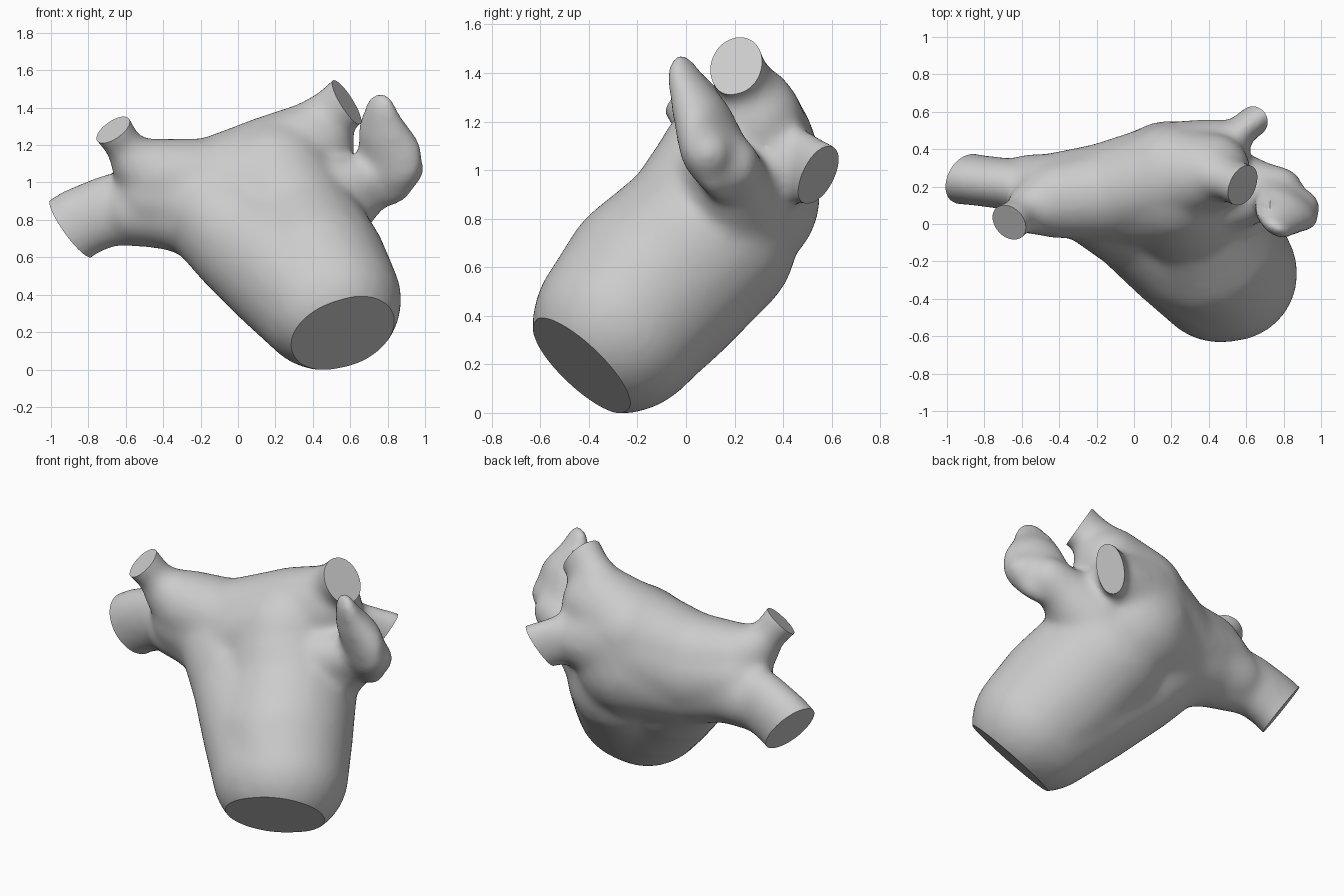
import bpy, bmesh
from mathutils import Vector, Matrix

old = bpy.data.objects.get("Cube")
if old:
    bpy.data.objects.remove(old, do_unlink=True)

mat = bpy.data.materials.new("soft_grey")
mat.use_nodes = True
GREY = (0.6, 0.6, 0.6, 1)
mat.diffuse_color = GREY
mat.node_tree.nodes["Principled BSDF"].inputs["Base Color"].default_value = GREY


def chain(bm, *points, depth=1.0, turn=0.0):
    """Swell a limb along centres (x, y, z, radius), flattened by depth
    along the y direction turned about z."""
    flatten = Matrix.Rotation(turn, 4, 'Z') @ Matrix.Diagonal((1, depth, 1, 1))
    for a, b in zip(points, points[1:]):
        a, b = Vector(a), Vector(b)
        steps = max(2, int((b - a).xyz.length / (0.2 * min(a.w, b.w))))
        for i in range(steps + 1):
            p = a.lerp(b, i / steps)
            bmesh.ops.create_icosphere(bm, subdivisions=3, radius=p.w + 0.008,
                                       matrix=Matrix.Translation(p.xyz) @ flatten)


def cut(bm, centre, normal, reach):
    """Slice a limb end off flat, touching only faces near the centre."""
    centre, normal = Vector(centre), Vector(normal).normalized()
    verts = {v for v in bm.verts if (v.co - centre).length < reach}
    edges = [e for e in bm.edges if all(v in verts for v in e.verts)]
    faces = [f for f in bm.faces if all(v in verts for v in f.verts)]
    bmesh.ops.bisect_plane(bm, geom=list(verts) + edges + faces, dist=1e-5,
                           plane_co=centre, plane_no=normal, clear_outer=True)
    rim = [e for e in bm.edges if e.is_boundary]
    bmesh.ops.holes_fill(bm, edges=rim, sides=0)


bm = bmesh.new()
# main chamber, bulging above the large mouth
chain(bm, (.455, -.27, .36, .36), (.51, -.265, .37, .36), (.41, -.13, .53, .39),
      (.31, .08, .72, .375), (.22, .18, .93, .34))
# broad shoulder and middle of the trunk
chain(bm, (.455, -.27, .36, .36), (.27, -.11, .53, .36), (.04, .04, .69, .31),
      (-.14, .13, .85, .28))
chain(bm, (.2, .21, 1, .33), (-.15, .16, .91, .27), (-.45, .16, .94, .21))
# upper trunk and upper right vein
chain(bm, (.42, .28, 1.2, .2), (.2, .25, 1.09, .27), (-.15, .16, .99, .24),
      (-.42, .13, 1.03, .2), (-.53, .09, 1.09, .14), (-.605, .05, 1.19, .092),
      (-.68, 0, 1.3, .105))
# lower trunk and lower right vein
chain(bm, (.2, .2, .9, .35), (-.15, .15, .83, .25), (-.4, .17, .86, .2),
      (-.55, .19, .855, .18))
chain(bm, (-.4, .17, .86, .21), (-.68, .215, .855, .185), (-.85, .235, .785, .185),
      (-.92, .245, .735, .19), depth=.72)
# upper left vein
chain(bm, (.2, .26, 1.09, .27), (.4, .27, 1.25, .18))
chain(bm, (.4, .27, 1.25, .18), (.52, .23, 1.38, .13), (.6, .2, 1.445, .138),
      depth=.8)
# lower left vein
chain(bm, (.28, .27, 1.03, .28), (.45, .39, 1.03, .165))
chain(bm, (.45, .39, 1.03, .17), (.57, .5, 1.01, .14), (.66, .565, .97, .145),
      depth=.55, turn=.53)
# ear-shaped appendage: root, leaf and side lobe
chain(bm, (.45, .18, .85, .24), (.67, .19, .96, .14), (.78, .18, 1.02, .12))
chain(bm, (.48, .13, .95, .18), (.68, .15, 1.01, .125))
chain(bm, (.76, -.02, 1.395, .085), (.765, .025, 1.28, .13),
      (.815, .09, 1.13, .185), (.8, .15, 1.04, .165), depth=.5, turn=-.5)
chain(bm, (.8, .12, 1.08, .11), (.9, .09, 1.07, .09))

rough = bpy.data.meshes.new("rough_limbs")
bm.to_mesh(rough)
bm.free()
helper = bpy.data.objects.new("rough_limbs", rough)
bpy.context.collection.objects.link(helper)

# fuse the limbs into one skin and blend the joints
remesh = helper.modifiers.new("fuse", 'REMESH')
remesh.mode = 'VOXEL'
remesh.voxel_size = 0.018
smooth = helper.modifiers.new("blend", 'SMOOTH')
smooth.factor = 0.5
smooth.iterations = 38
graph = bpy.context.evaluated_depsgraph_get()
skin = bpy.data.meshes.new_from_object(helper.evaluated_get(graph))
bpy.data.objects.remove(helper, do_unlink=True)

# flat vessel ends
bm = bmesh.new()
bm.from_mesh(skin)
cut(bm, (.565, -.435, .2), (.3, -.66, -.69), .55)
cut(bm, (-.67, .01, 1.28), (-.5, -.45, .72), .19)
cut(bm, (-.89, .24, .75), (-.78, .3, -.56), .32)
cut(bm, (.58, .205, 1.43), (.8, -.3, .5), .19)
cut(bm, (.625, .56, .98), (.75, .45, -.6), .22)
bmesh.ops.recalc_face_normals(bm, faces=bm.faces)
bm.to_mesh(skin)
bm.free()

skin.materials.clear()
skin.materials.append(mat)
chamber = bpy.data.objects.new("hollow_chamber_with_vessels", skin)
bpy.context.collection.objects.link(chamber)
bpy.ops.object.select_all(action='DESELECT')
chamber.select_set(True)
bpy.context.view_layer.objects.active = chamber
bpy.ops.object.shade_smooth_by_angle(angle=0.7)
